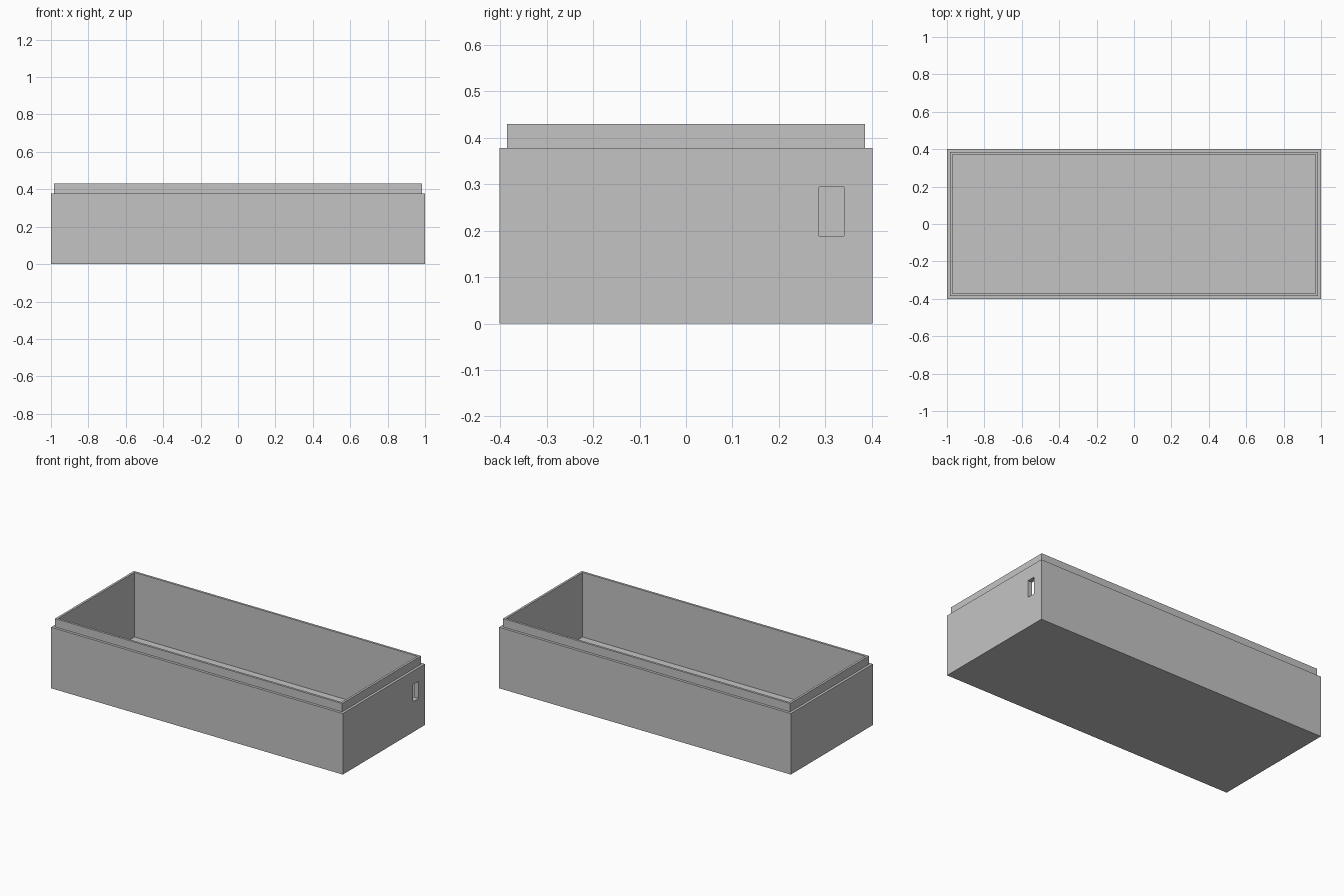
import bpy
import bmesh
from mathutils import Vector

default_cube = bpy.data.objects.get("Cube")
if default_cube:
    bpy.data.objects.remove(default_cube, do_unlink=True)

# Overall dimensions
HALF_X, HALF_Y = 1.0, 0.402
SHOULDER_Z, RIM_Z, FLOOR_Z = 0.378, 0.43, 0.03
LIP_INSET, WALL = 0.016, 0.03

grey = bpy.data.materials.new("plain_grey")
grey.use_nodes = True
grey.diffuse_color = (0.55, 0.55, 0.55, 1)
grey.node_tree.nodes["Principled BSDF"].inputs["Base Color"].default_value = grey.diffuse_color


def add_object(name, bm):
    bmesh.ops.recalc_face_normals(bm, faces=bm.faces)
    mesh = bpy.data.meshes.new(name)
    bm.to_mesh(mesh)
    bm.free()
    mesh.materials.append(grey)
    obj = bpy.data.objects.new(name, mesh)
    bpy.context.collection.objects.link(obj)
    return obj


def rectangle(bm, inset, z):
    x, y = HALF_X - inset, HALF_Y - inset
    return [bm.verts.new((sx * x, sy * y, z))
            for sx, sy in ((-1, -1), (1, -1), (1, 1), (-1, 1))]


# Open box: rectangular rings from the underside, over the stepped lip, to the floor
bm = bmesh.new()
profile = [(0, 0), (0, SHOULDER_Z), (LIP_INSET, SHOULDER_Z),
           (LIP_INSET, RIM_Z), (WALL, RIM_Z), (WALL, FLOOR_Z)]
rings = [rectangle(bm, inset, z) for inset, z in profile]
for low, high in zip(rings, rings[1:]):
    for i in range(4):
        j = (i + 1) % 4
        bm.faces.new((low[i], low[j], high[j], high[i]))
bm.faces.new(rings[0])
bm.faces.new(rings[-1])
box = add_object("open_box", bm)

# Cable slot through the left end wall
bm = bmesh.new()
bmesh.ops.create_cube(bm, size=1)
bmesh.ops.scale(bm, vec=Vector((WALL * 2, 0.054, 0.106)), verts=bm.verts)
bmesh.ops.translate(bm, vec=Vector((HALF_X - WALL / 2, 0.3135, 0.2415)), verts=bm.verts)
cutter = add_object("slot_cutter", bm)
cutter.hide_render = True

slot = box.modifiers.new("cable_slot", "BOOLEAN")
slot.operation = "DIFFERENCE"
slot.solver = "EXACT"
slot.object = cutter
bpy.context.view_layer.objects.active = box
bpy.ops.object.modifier_apply(modifier=slot.name)
bpy.data.objects.remove(cutter, do_unlink=True)
